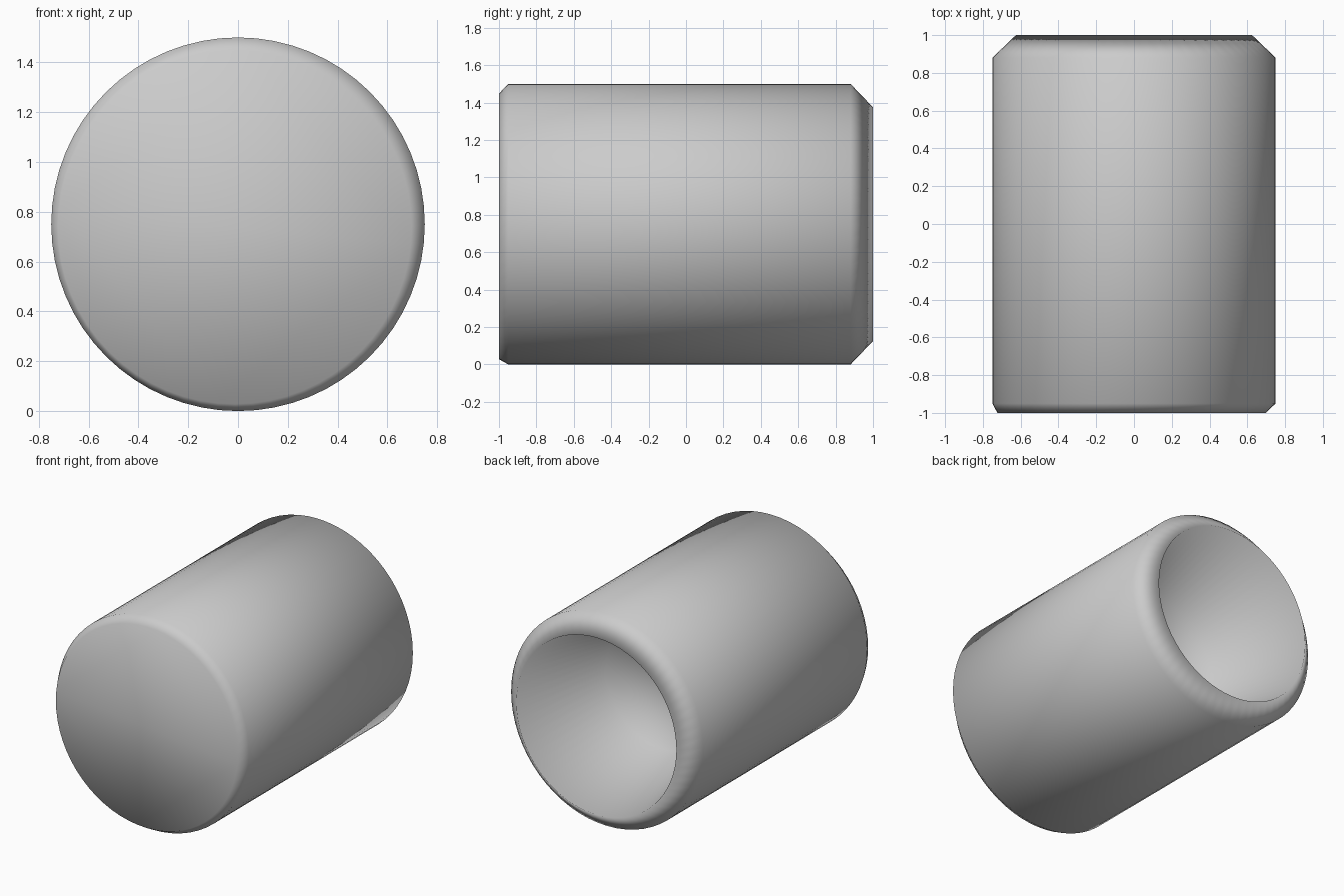
import bpy, bmesh, math

if "Cube" in bpy.data.objects:
    bpy.data.objects.remove(bpy.data.objects["Cube"])

SEGMENTS = 64
# Rings of the body: (y, radius, x offset, z offset), front cap to cup floor
RINGS = [
    (-1.00, 0.71, -0.013, -0.012),   # front cap edge
    (-0.95, 0.75, 0, 0),             # front chamfer
    (0.88, 0.75, 0, 0),              # start of back chamfer
    (1.00, 0.625, 0, 0),             # back rim
    (0.25, 0.45, 0, 0),              # floor of the hollow
]


def add_ring(bm, y, radius, dx, dz):
    verts = []
    for i in range(SEGMENTS):
        a = 2 * math.pi * i / SEGMENTS
        verts.append(bm.verts.new((dx + radius * math.cos(a), y,
                                   0.75 + dz + radius * math.sin(a))))
    return verts


bm = bmesh.new()
rings = [add_ring(bm, *r) for r in RINGS]

# Walls between neighbouring rings
for a, b in zip(rings, rings[1:]):
    for i in range(SEGMENTS):
        j = (i + 1) % SEGMENTS
        bm.faces.new((a[i], a[j], b[j], b[i]))

# Front cap and hollow floor
bm.faces.new(rings[0])
bm.faces.new(rings[-1])
bmesh.ops.recalc_face_normals(bm, faces=bm.faces[:])

# Softly shaded all round, including the caps
for f in bm.faces:
    f.smooth = True

mesh = bpy.data.meshes.new("hollow_cylinder")
bm.to_mesh(mesh)
bm.free()
bpy.context.collection.objects.link(bpy.data.objects.new("hollow_cylinder", mesh))
